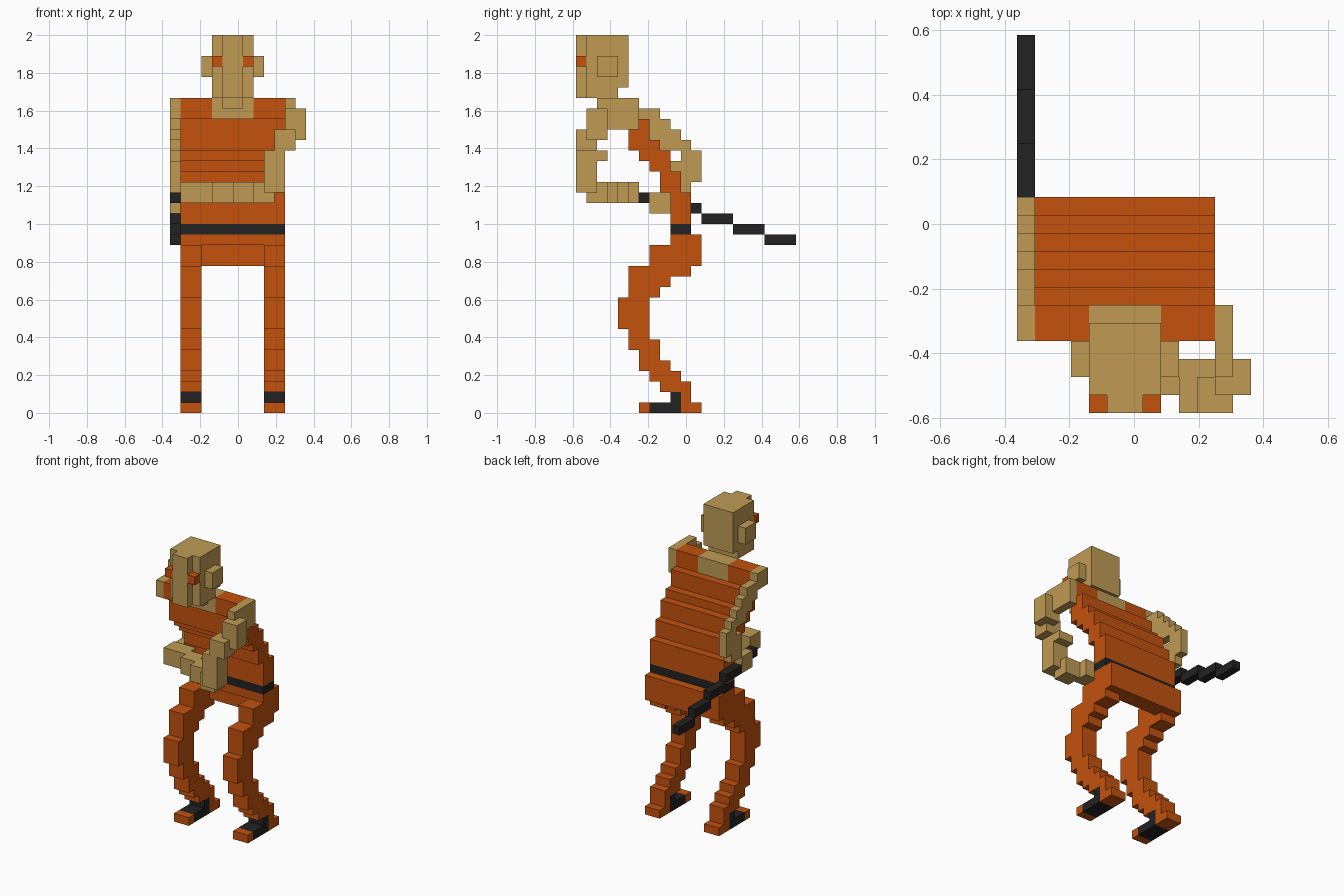
import bpy
import bmesh
from mathutils import Vector

cube = bpy.data.objects.get("Cube")
if cube:
    bpy.data.objects.remove(cube, do_unlink=True)

# The figure is blocky: parts are filled on a grid of equal cells, 36 tall
CELL = 2 / 36
ORIGIN = Vector((-6.5, -10.5, 0))
DIRECTIONS = [Vector(d) for d in
              ((1, 0, 0), (-1, 0, 0), (0, 1, 0), (0, -1, 0), (0, 0, 1), (0, 0, -1))]


def make_material(name, colour):
    mat = bpy.data.materials.new(name)
    mat.use_nodes = True
    mat.diffuse_color = (*colour, 1)
    shader = mat.node_tree.nodes["Principled BSDF"]
    shader.inputs["Base Color"].default_value = (*colour, 1)
    shader.inputs["Roughness"].default_value = 0.9
    return mat


orange = make_material("burnt orange", (0.55, 0.085, 0.004))
tan = make_material("tan", (0.53, 0.33, 0.09))
black = make_material("soft black", (0.016, 0.016, 0.016))

owner = {}       # grid cell -> part name
materials = {}   # part name -> material


def block(part, mat, xs, ys, zs):
    """Fill a box of cells; a later part replaces an earlier one."""
    materials[part] = mat
    for x in range(*xs):
        for y in range(*ys):
            for z in range(*zs):
                owner[x, y, z] = part


def profile(part, mat, xs, rows):
    """Stack of layers from the bottom up: (height, front, back)."""
    z = rows[0][0]
    for height, front, back in rows[1:]:
        block(part, mat, xs, (front, back), (z, z + height))
        z += height


def build(part):
    """Skin the outer faces of a part's cells and merge the flat ones."""
    bm = bmesh.new()
    for cell in [c for c, p in owner.items() if p == part]:
        centre = Vector(cell) + Vector((0.5, 0.5, 0.5))
        for d in DIRECTIONS:
            if tuple(int(v) for v in Vector(cell) + d) in owner:
                continue
            u = Vector((d.y, d.z, d.x))
            v = d.cross(u)
            corners = [centre + (d + a * u + b * v) / 2
                       for a, b in ((-1, -1), (1, -1), (1, 1), (-1, 1))]
            bm.faces.new([bm.verts.new((c + ORIGIN) * CELL) for c in corners])
    bmesh.ops.remove_doubles(bm, verts=bm.verts, dist=CELL / 50)
    bmesh.ops.dissolve_limit(bm, angle_limit=0.01, verts=bm.verts, edges=bm.edges)
    mesh = bpy.data.meshes.new(part)
    bm.to_mesh(mesh)
    bm.free()
    mesh.materials.append(materials[part])
    bpy.context.collection.objects.link(bpy.data.objects.new(part, mesh))


body = (1, 11)

# Torso leaning forward, with neckline, belt and pelvis
profile("torso", orange, body, [
    (18,), (3, 9, 11), (2, 8, 10), (1, 7, 9), (1, 6, 9),
    (1, 5, 8), (2, 5, 7), (2, 4, 6)])
block("neckline", tan, (4, 8), (4, 6), (28, 30))
block("belt", black, body, (9, 11), (17, 18))
profile("pelvis", orange, body, [(14,), (2, 10, 12), (1, 9, 12)])

# Legs and shoes
for side, xs in (("right", (1, 3)), ("left", (9, 11))):
    leg = side + "_leg"
    profile(leg, orange, xs, [
        (0,), (1, 6, 12), (1, 9, 11), (1, 8, 11), (1, 7, 10), (1, 6, 9),
        (1, 6, 8), (1, 5, 8), (1, 5, 7), (3, 4, 7), (1, 5, 8), (1, 5, 9),
        (1, 5, 11), (2, 7, 11)])
    profile(side + "_shoe_strap", black, xs, [(0,), (1, 7, 10), (1, 9, 10)])

# Head with nose ridge, eyes, ears and neck
profile("head", tan, (4, 8), [(30,), (1, 1, 4), (5, 1, 5)])
block("neck", tan, (5, 7), (3, 4), (29, 30))
block("nose_ridge", tan, (5, 7), (0, 1), (30, 36))
for side, eye_x, ear_x in (("right", 4, 3), ("left", 7, 8)):
    block(side + "_eye", orange, (eye_x, eye_x + 1), (0, 1), (33, 34))
    block(side + "_ear", tan, (ear_x, ear_x + 1), (2, 4), (32, 34))

# Rod stepping down towards the back
for step in range(5):
    start = 6 + 3 * step
    block("rod", black, (0, 1), (start, start + 3), (20 - step, 21 - step))

# Right arm swung back, hand gripping the rod
profile("right_arm", tan, (0, 1), [
    (21,), (1, 9, 11), (2, 9, 12), (1, 10, 12), (1, 8, 11),
    (1, 7, 10), (1, 6, 9), (1, 4, 8), (1, 4, 6)])
block("right_hand", tan, (0, 1), (7, 9), (19, 21))

# Left arm bent in front, forearm crossing the belly
block("left_shoulder", tan, (11, 12), (2, 6), (27, 30))
block("left_upper_arm", tan, (12, 13), (1, 3), (26, 29))
block("left_upper_arm", tan, (11, 12), (1, 3), (26, 29))
block("left_elbow", tan, (10, 12), (0, 2), (25, 27))
block("left_forearm", tan, (9, 11), (0, 2), (21, 25))
block("left_forearm", tan, (9, 11), (2, 3), (24, 25))
for xs, front in (((8, 10), 1), ((6, 8), 2), ((4, 6), 3), ((1, 4), 4)):
    block("left_hand", tan, xs, (front, front + 2), (20, 22))

for part in materials:
    build(part)
